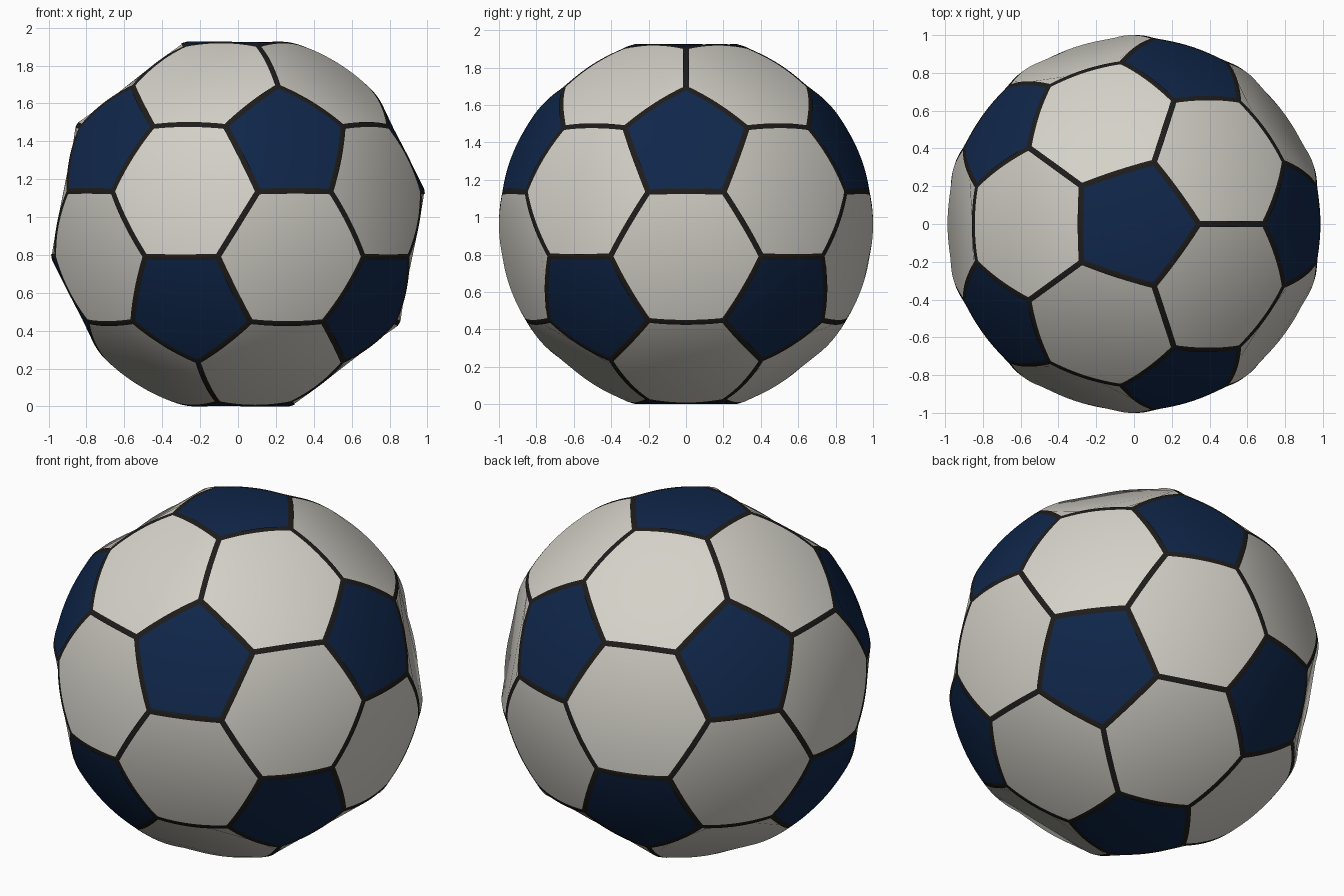
import bpy, bmesh, math
from itertools import combinations
from mathutils import Vector

cube = bpy.data.objects.get("Cube")
if cube:
    bpy.data.objects.remove(cube, do_unlink=True)

CUTS = 12        # segments along each panel edge
SEAM = 0.016     # half width of a seam


def material(name, rgb):
    m = bpy.data.materials.new(name)
    m.use_nodes = True
    m.diffuse_color = (*rgb, 1)
    bsdf = m.node_tree.nodes["Principled BSDF"]
    bsdf.inputs["Base Color"].default_value = (*rgb, 1)
    bsdf.inputs["Roughness"].default_value = 0.6
    return m


WHITE, BLUE, BLACK = range(3)
materials = [material("warm_white", (0.66, 0.64, 0.58)),
             material("navy_blue", (0.005, 0.02, 0.07)),
             material("seam_black", (0.013, 0.012, 0.011))]

# Icosahedron points: two poles and two staggered rings
h = 1 / math.sqrt(5)
points = [Vector((0, 0, 1)), Vector((0, 0, -1))]
for k in range(5):
    a = math.tau * k / 5
    ring = Vector((2 * h * math.cos(a), 2 * h * math.sin(a), h))
    points += [ring, -ring]


def near(p, q):
    return p is not q and (p - q).length < 1.2


def third(p, q):
    return (2 * p + q) / 3


bm = bmesh.new()


def ring_on_sphere(corners):
    """Subdivide a polygon outline and push it out to the unit sphere."""
    return [bm.verts.new(p.lerp(q, i / CUTS).normalized())
            for p, q in zip(corners, corners[1:] + corners[:1])
            for i in range(CUTS)]


def panel(corners, colour):
    """One panel with its half of the surrounding seams."""
    centre = sum(corners, Vector()) / len(corners)
    axis = centre.normalized()
    u = (corners[0] - centre).normalized()
    v = axis.cross(u)
    corners = sorted(corners, key=lambda c: math.atan2((c - centre).dot(v),
                                                       (c - centre).dot(u)))
    apothem = ((corners[0] + corners[1]) / 2 - centre).length
    # the unit sphere is larger than the truncated solid
    shrink = 1 - SEAM * corners[0].length / apothem
    outer = ring_on_sphere(corners)
    inner = ring_on_sphere([centre.lerp(c, shrink) for c in corners])
    bm.faces.new(inner).material_index = colour
    n = len(outer)
    for i in range(n):
        j = (i + 1) % n
        bm.faces.new((outer[i], outer[j], inner[j], inner[i])).material_index = BLACK


# Pentagon panels around each point
for p in points:
    panel([third(p, q) for q in points if near(p, q)], BLUE)

# Hexagon panels between three neighbouring points
for trio in combinations(points, 3):
    if all(near(p, q) for p, q in combinations(trio, 2)):
        panel([third(p, q) for p in trio for q in trio if p is not q], WHITE)

# Weld the seams and stand the ball on the ground
bmesh.ops.remove_doubles(bm, verts=bm.verts[:], dist=0.0005)
lowest = min(v.co.z for v in bm.verts)
bmesh.ops.translate(bm, verts=bm.verts[:], vec=(0, 0, -lowest))
for f in bm.faces:
    f.smooth = True

mesh = bpy.data.meshes.new("ball_panels")
bm.to_mesh(mesh)
bm.free()
for m in materials:
    mesh.materials.append(m)
ball = bpy.data.objects.new("ball_panels", mesh)
bpy.context.collection.objects.link(ball)
